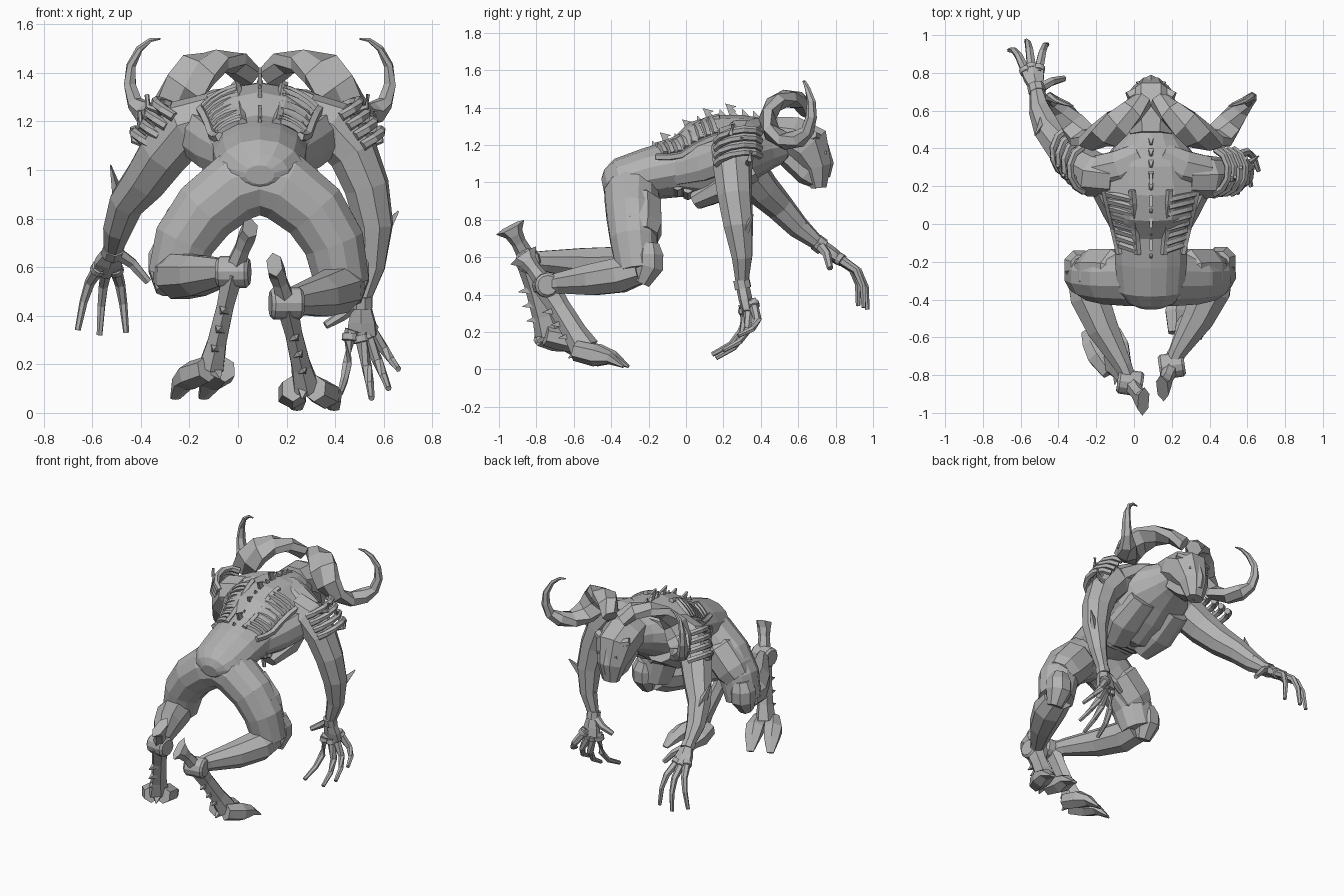
import bpy, bmesh, math
from mathutils import Vector as V

if "Cube" in bpy.data.objects:
    bpy.data.objects.remove(bpy.data.objects["Cube"])

grey = bpy.data.materials.new("stone_grey")
grey.use_nodes = True
tone = (0.45, 0.45, 0.45, 1)
grey.diffuse_color = tone
grey.node_tree.nodes["Principled BSDF"].inputs["Base Color"].default_value = tone
CX = 0.09  # body centre line


def finish(name, bm):
    bmesh.ops.recalc_face_normals(bm, faces=bm.faces)
    me = bpy.data.meshes.new(name)
    bm.to_mesh(me)
    bm.free()
    me.materials.append(grey)
    ob = bpy.data.objects.new(name, me)
    bpy.context.collection.objects.link(ob)


def loft(name, stations, sides=8, ref=(0, 0, 1), hub=None):
    """Tube through (x, y, z, width, height) stations; height follows ref, or points away from hub."""
    bm, rings = bmesh.new(), []
    pts = [V(s[:3]) for s in stations]
    for i, s in enumerate(stations):
        t = (pts[min(i + 1, len(pts) - 1)] - pts[max(i - 1, 0)]).normalized()
        high = V((0, pts[i].y - hub[0], pts[i].z - hub[1])) if hub else V(ref)
        side = t.cross(high).normalized()
        up = side.cross(t)
        ring = []
        for k in range(sides):
            a = 2 * math.pi * (k + 0.5) / sides
            ring.append(bm.verts.new(pts[i] + side * math.cos(a) * s[3] + up * math.sin(a) * s[-1]))
        rings.append(ring)
    for a, b in zip(rings, rings[1:]):
        for k in range(sides):
            j = (k + 1) % sides
            bm.faces.new((a[k], a[j], b[j], b[k]))
    bm.faces.new(rings[0])
    bm.faces.new(rings[-1])
    finish(name, bm)


def tube(name, pts, r, sides=5, tip=1.0):
    n = len(pts) - 1
    loft(name, [(*p, r * (1 + (tip - 1) * i / n)) for i, p in enumerate(pts)], sides, (0.13, 0.21, 0.97))


def spike(name, base, tip, w, h, ref=(0, 0.2, 1)):
    loft(name, [(*base, w, h), (*tip, w * 0.08, h * 0.08)], 4, ref)


def ball_disc(name, centre, axis, r, depth):
    a, c = V(axis).normalized() * depth, V(centre)
    loft(name, [(*(c - a), r * 0.8), (*(c - a * 0.8), r), (*(c + a * 0.8), r), (*(c + a), r * 0.8)],
         12, (0, 0.3, 1))


# ---- torso: (y, z, half width, half height) ----
TORSO = [(-.445, .98, .06, .04), (-.42, .985, .12, .085), (-.35, 1.0, .18, .13), (-.2, 1.045, .195, .14),
         (-.05, 1.075, .2, .155), (.08, 1.1, .25, .23), (.22, 1.155, .29, .215), (.34, 1.19, .25, .175),
         (.46, 1.21, .16, .13), (.55, 1.22, .11, .1)]
loft("torso", [(CX, *s) for s in TORSO], 14)


def back(y, dx, lift=0.0):
    """Point on the upper surface of the torso."""
    for a, b in zip(TORSO, TORSO[1:]):
        if y <= b[0]:
            f = (y - a[0]) / (b[0] - a[0])
            z, w, h = (a[i] + (b[i] - a[i]) * f for i in (1, 2, 3))
            break
    q = min(abs(dx) / w, 0.97)
    return (CX + dx, y, z + h * math.sqrt(1 - q * q) + lift)


# spine ridge of vertebrae and fins
for i in range(11):
    y = -0.16 + i * 0.06
    p = V(back(y, 0))
    spike(f"vertebra_{i}", p - V((0, 0, .02)), p + V((0, -.02, .025)), .02, .03, (0, 1, 0))
for i, y in enumerate((-.1, .02, .13, .25)):
    p = V(back(y, 0))
    loft(f"back_fin_{i}", [(*p, .012, .03), (*(p + V((0, -.015, .025))), .012, .02),
                           (*(p + V((0, -.01, .045))), .01, .045)], 4, (0, 1, 0))

# rib cages exposed on both sides of the back
for s, tag in ((-1, "right"), (1, "left")):
    for i in range(8):
        f = i / 7
        y = -0.14 + f * 0.27
        inner, outer = .075 + .02 * f, .165 + .065 * f
        tube(f"{tag}_rib_{i}", [back(y + .03 * k / 4, s * (inner + (outer - inner) * k / 4), .008)
                                for k in range(5)], .019)
    for label, d0, d1 in (("inner", .07, .1), ("outer", .165, .245)):
        tube(f"{tag}_{label}_rib_edge", [back(-.16 + .34 * k / 5, s * (d0 + (d1 - d0) * k / 5), .006)
                                         for k in range(6)], .02)
    # shoulder blade, side muscle and chest muscle
    loft(f"{tag}_shoulder_blade", [(CX + s * .05, .36, 1.3, .08, .05), (CX + s * .16, .3, 1.27, .1, .07),
                                   (CX + s * .28, .27, 1.2, .1, .09)], 8)
    loft(f"{tag}_side_muscle", [(CX + s * .15, -.06, 1.06, .04, .08), (CX + s * .22, .08, 1.1, .05, .1),
                                (CX + s * .28, .22, 1.15, .06, .1)], 8)
    loft(f"{tag}_chest", [(CX + s * .1, .05, .9, .08, .05), (CX + s * .13, .18, .97, .12, .08),
                          (CX + s * .13, .36, 1.07, .1, .07)], 8)
for i in range(4):
    y = -.1 + i * .055
    loft(f"belly_band_{i}", [(CX + d, y, .925 - .016 * i + abs(d) * .45, .026, .02)
                             for d in (-.15, -.07, .07, .15)], 6)

# ---- head ----
loft("head", [(CX, .47, 1.26, .12, .1), (CX, .56, 1.24, .14, .125), (CX, .65, 1.19, .135, .14),
              (CX, .7, 1.08, .1, .085), (CX, .71, .97, .06, .045)], 8, (0, .6, .8))
loft("brow", [(CX + d, .73 - abs(d) * .5, 1.22 + abs(d) * .3, .035, .025) for d in (-.12, -.05, .05, .12)], 6)
loft("nose", [(CX, .73, 1.2, .03, .03), (CX, .76, 1.1, .035, .03), (CX, .75, 1.03, .03, .02)], 6, (0, 1, 0))
loft("jaw", [(CX, .54, 1.13, .1, .05), (CX, .64, 1.04, .085, .055), (CX, .71, .985, .05, .025)], 6)

# horns coil once around a sideways axis, then sweep up to a thin tip
HUB = (.55, 1.335)
COIL = [(.04, 25, .055), (.1, 66, .07), (.18, 100, .09), (.25, 136, .1), (.31, 178, .1),
        (.36, 220, .09), (.415, 262, .075), (.47, 300, .055)]
CURL = [(.515, .65, 1.275, .034, .036), (.535, .67, 1.35, .028, .03), (.53, .67, 1.43, .02, .024),
        (.495, .65, 1.5, .014, .016), (.45, .635, 1.535, .01, .01), (.41, .625, 1.54, .004, .004)]
for s, tag in ((-1, "right"), (1, "left")):
    horn = [(CX + s * d, HUB[0] + .115 * math.cos(math.radians(a)), HUB[1] + .115 * math.sin(math.radians(a)),
             w, .048) for d, a, w in COIL]
    loft(f"{tag}_horn", horn + [(CX + s * c[0], *c[1:]) for c in CURL], 6, hub=HUB)
    spike(f"{tag}_eye", (CX + s * .07, .74, 1.16), (CX + s * .05, .755, 1.155), .02, .012)


# ---- arms ----
def arm(tag, path, palm, thumb, tips, arch, fin):
    loft(f"{tag}_arm", path, 8, (.1, 1, .3))
    wrist, palm, arch = V(path[-1][:3]), V(palm), V(arch)
    loft(f"{tag}_wrist_cuff", [(*wrist.lerp(palm, f), .046) for f in (-.15, .2)], 8, (.1, 1, .3))
    loft(f"{tag}_palm", [(*wrist, .036, .036), (*wrist.lerp(palm, .6), .062, .037), (*palm, .068, .032)],
         6, arch)
    mean = sum((V(t) for t in tips), V()) / len(tips)
    for i, t in enumerate(tips):
        t = V(t)
        base = palm + (t - mean) * .35
        mid = base.lerp(t, .42) + arch * .06
        tube(f"{tag}_finger_{i}", [wrist.lerp(base, .8), base, mid, base.lerp(t, .72) + arch * .055, t],
             .031, 6, .4)
        ball_disc(f"{tag}_knuckle_{i}", base, mid - base, .033, .016)
    t = V(thumb)
    tube(f"{tag}_thumb", [wrist, wrist.lerp(t, .55) + arch * .02, t], .03, 6, .55)
    elbow = V(path[-3][:3])
    for i, k in enumerate((1, .5)):
        base = elbow.lerp(wrist, .3 + .25 * i)
        spike(f"{tag}_elbow_fin_{i}", base, elbow.lerp(wrist, .35 * i) + V(fin) * k, .035, .06)


arm("right", [(-.1, .25, 1.21, .11), (-.21, .26, 1.18, .12), (-.305, .32, 1.07, .11), (-.38, .41, .96, .095),
              (-.455, .5, .87, .078), (-.495, .6, .76, .062), (-.515, .71, .67, .038)],
    (-.54, .82, .59), (-.37, .77, .54),
    [(-.66, .92, .34), (-.57, .97, .32), (-.46, .95, .33)], (0, .55, .83), (-.07, -.03, .15))
arm("left", [(.28, .25, 1.21, .11), (.38, .25, 1.18, .115), (.475, .25, 1.07, .105), (.53, .26, .93, .095),
             (.56, .28, .77, .082), (.55, .3, .6, .058), (.51, .3, .46, .036)],
    (.51, .33, .32), (.36, .3, .36),
    [(.42, .14, .08), (.55, .16, .06), (.62, .2, .1), (.66, .28, .18)], (.1, .95, -.2), (.1, .08, .06))

# curved bone bands and hooks over each shoulder
for s, tag, cx, cy in ((-1, "right", -.25, .29), (1, "left", .41, .28)):
    for i in range(4):
        c = V((cx + s * .03 * i, cy + (.03 * i if s < 0 else 0), 1.23 - .04 * i))
        tube(f"{tag}_shoulder_band_{i}",
             [c + V((s * .09 * math.sin(a), -.12 * math.cos(a), .05 * math.sin(a) - .02 * math.cos(a)))
              for a in (.15, .7, 1.25, 1.8, 2.35, 2.9)], .021, 6)
    for i in range(3):
        b = V((cx + s * (.06 + .03 * i), cy + .05 * i - .05, 1.24 - .07 * i))
        tube(f"{tag}_shoulder_hook_{i}", [b, b + V((s * .06, .01, .02)), b + V((s * .065, .02, .07))], .016, 6, .6)


# ---- legs ----
def leg(tag, s, thigh, knee, ankle, hook, heel, toe, spread):
    loft(f"{tag}_thigh", thigh, 12, (0, 1, 0))
    knee, ankle, heel, toe, hook = map(V, (knee, ankle, heel, toe, hook))
    bow = V((s * .025, 0, -.01))
    loft(f"{tag}_shin", [(*knee, .1, .08), (*(knee.lerp(ankle, .2) + bow), .11, .1),
                         (*(knee.lerp(ankle, .5) + bow), .09, .09),
                         (*knee.lerp(ankle, .85), .05, .06), (*ankle, .04, .05)], 8)
    # thigh, knee and shin armour
    p, q = V(thigh[1][:3]), V(thigh[3][:3])
    out = V((s * .025, .03, .0))
    loft(f"{tag}_thigh_plate", [(*(p.lerp(q, f) + out), w, w) for f, w in
                                ((.15, .11), (.25, .135), (.8, .13), (1.0, .105))], 8, (0, 1, 0))
    k = knee + V((s * .03, .05, .02))
    loft(f"{tag}_knee_cap", [(*(k + V((-s * .01, 0, .12))), .06), (*(k + V((0, 0, .06))), .085), (*k, .085),
                             (*(k - V((0, .04, .09))), .05)], 8, (0, 1, 0))
    p, q = knee.lerp(ankle, .15) + V((s * .07, 0, 0)), knee.lerp(ankle, .6) + V((s * .06, 0, 0))
    loft(f"{tag}_shin_plate", [(*p, .04, .06), (*p.lerp(q, .4), .05, .075), (*q, .025, .05)], 6)
    # ankle wheel, forked spur and long hind foot
    ball_disc(f"{tag}_ankle_joint", ankle, (1, .15 * s, 0), .066, .068)
    loft(f"{tag}_ankle_spur", [(*ankle, .045, .05), (*ankle.lerp(hook, .55), .035, .04),
                               (*ankle.lerp(hook, .8), .04, .05), (*hook, .035, .085)], 6, (0, 1, .3))
    loft(f"{tag}_hind_foot", [(*ankle, .05, .07), (*ankle.lerp(heel, .35), .04, .06),
                              (*ankle.lerp(heel, .75), .045, .065), (*heel, .06, .08)], 6, (0, 1, 0))
    for i in range(3):
        p = ankle.lerp(heel, .4 + .2 * i) - V((0, .04, 0))
        spike(f"{tag}_foot_thorn_{i}", p, p + V((.01 * s, -.06, -.01)), .028, .028)
    # cloven hoof
    way = (toe - heel) * V((1, 1, 0))
    across = V((way.y, -way.x, 0)).normalized() * spread
    for i, e in enumerate((-1, 1)):
        a = heel + across * e * .6 - way * .2
        b, c = heel + across * e * .9 + way * .3, toe + across * e
        loft(f"{tag}_hoof_{i}", [(*(a - V((0, 0, .01))), .05, .055), (*(b - V((0, 0, .035))), .065, .06),
                                 (*(b.lerp(c, .5)), .055, .035), (*c, .025, .008)], 6)
    spike(f"{tag}_dew_claw", heel - way * .1, heel - way * .4 - V((0, 0, .05)), .05, .04)


leg("right", -1, [(.13, -.29, .97, .14), (-.01, -.29, .93, .15), (-.135, -.29, .83, .14),
                  (-.22, -.28, .71, .13), (-.26, -.27, .56, .115)],
    (-.26, -.27, .57), (-.02, -.84, .58), (.05, -.94, .76), (-.11, -.73, .19), (-.2, -.54, .06), .065)
leg("left", 1, [(.05, -.29, .97, .14), (.19, -.29, .93, .15), (.315, -.29, .83, .14),
                (.395, -.28, .7, .13), (.43, -.26, .53, .115)],
    (.43, -.25, .53), (.2, -.75, .45), (.15, -.87, .61), (.28, -.54, .11), (.32, -.32, .015), .078)
